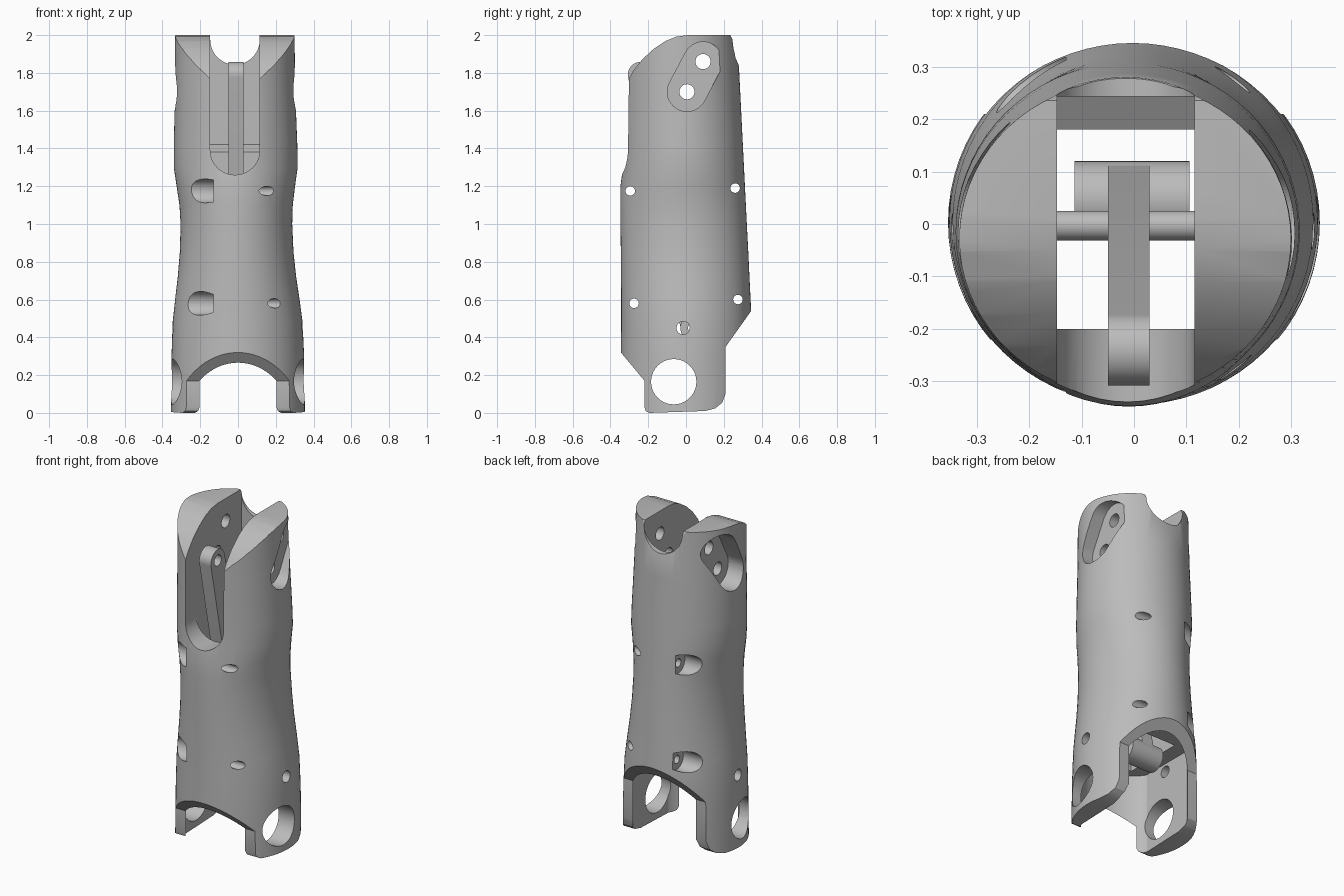
import bpy, bmesh, math
from mathutils import Vector

if "Cube" in bpy.data.objects:
    bpy.data.objects.remove(bpy.data.objects["Cube"], do_unlink=True)

grey = bpy.data.materials.new("plain grey")
grey.use_nodes = True
grey.diffuse_color = (0.5, 0.5, 0.5, 1)
grey.node_tree.nodes["Principled BSDF"].inputs["Base Color"].default_value = (0.5, 0.5, 0.5, 1)


def loft(name, rings):
    """Closed solid through equal-length rings of points."""
    bm = bmesh.new()
    loops = [[bm.verts.new(p) for p in ring] for ring in rings]
    n = len(loops[0])
    for a, b in zip(loops, loops[1:]):
        for i in range(n):
            j = (i + 1) % n
            bm.faces.new((a[i], a[j], b[j], b[i]))
    bm.faces.new(loops[0])
    bm.faces.new(loops[-1])
    bmesh.ops.recalc_face_normals(bm, faces=bm.faces)
    mesh = bpy.data.meshes.new(name)
    bm.to_mesh(mesh)
    bm.free()
    mesh.materials.append(grey)
    ob = bpy.data.objects.new(name, mesh)
    bpy.context.collection.objects.link(ob)
    return ob


def extrude_x(name, profile, x0, x1):
    return loft(name, [[(x, y, z) for y, z in profile] for x in (x0, x1)])


def extrude_y(name, profile, y0, y1):
    return loft(name, [[(x, y, z) for x, z in profile] for y in (y0, y1)])


def arc(cx, cy, r, start=0, end=360, n=40):
    full = end - start == 360
    count = n if full else n + 1
    angles = [math.radians(start + (end - start) * i / n) for i in range(count)]
    return [(cx + r * math.cos(a), cy + r * math.sin(a)) for a in angles]


def capsule(a, b, ra, rb):
    """Rounded outline from point a to point b."""
    d = math.degrees(math.atan2(b[1] - a[1], b[0] - a[0]))
    return arc(*b, rb, d - 90, d + 90, 20) + arc(*a, ra, d + 90, d + 270, 20)


def boolean(target, cutter, operation="DIFFERENCE"):
    cutter.hide_render = True
    mod = target.modifiers.new("cut", "BOOLEAN")
    mod.operation, mod.solver, mod.object = operation, "EXACT", cutter
    bpy.context.view_layer.objects.active = target
    bpy.ops.object.modifier_apply(modifier=mod.name)
    bpy.data.objects.remove(cutter, do_unlink=True)


def smooth(ob):
    bpy.ops.object.select_all(action="DESELECT")
    ob.select_set(True)
    bpy.context.view_layer.objects.active = ob
    bpy.ops.object.shade_smooth_by_angle(angle=math.radians(25))


# Waisted outer barrel: height, left edge, right edge, front, back
sections = [
    (-0.05, -0.355, 0.355, -0.35, 0.355), (0.3, -0.352, 0.35, -0.345, 0.352),
    (0.48, -0.346, 0.342, -0.343, 0.348), (0.6, -0.333, 0.326, -0.343, 0.342),
    (0.72, -0.319, 0.308, -0.344, 0.336), (0.85, -0.308, 0.294, -0.345, 0.33),
    (1.0, -0.304, 0.287, -0.347, 0.322), (1.1, -0.31, 0.29, -0.348, 0.317),
    (1.2, -0.325, 0.302, -0.347, 0.312), (1.3, -0.34, 0.316, -0.334, 0.307),
    (1.42, -0.34, 0.314, -0.332, 0.301), (1.7, -0.333, 0.303, -0.33, 0.287),
    (2.1, -0.333, 0.298, -0.328, 0.267),
]
rings = []
for z, x0, x1, y0, y1 in sections:
    rings.append([((x0 + x1) / 2 + (x1 - x0) / 2 * c, (y0 + y1) / 2 + (y1 - y0) / 2 * s, z)
                  for c, s in arc(0, 0, 1, n=72)])
shell = loft("limb_shell", rings)

# Side outline: rounded top front, slanted lower edges, bottom ears
outline = [
    (-0.22, 0.03), (-0.213, 0.01), (-0.195, 0), (0.1, 0.01), (0.155, 0.024),
    (0.193, 0.055), (0.21, 0.105), (0.21, 0.35), (0.4, 0.617), (0.4, 1.8),
    (0.288, 1.82), (0.262, 1.88), (0.245, 1.98), (0.235, 2), (0.01, 2),
    (-0.05, 1.992), (-0.11, 1.968), (-0.17, 1.928), (-0.23, 1.873),
    (-0.28, 1.81), (-0.315, 1.745), (-0.332, 1.68), (-0.4, 1.6), (-0.4, 0.386), (-0.22, 0.17),
]
boolean(shell, extrude_x("outline_cutter", outline, -0.6, 0.6), "INTERSECT")

# Inner channel, deeper at the back near the top
left, right = -0.147, 0.115
middle, half = (left + right) / 2, (right - left) / 2
channel = [(-0.2, 0.2), (0.18, 0.2), (0.18, 1.38), (0.243, 1.42), (0.243, 2.2), (-0.2, 2.2)]
boolean(shell, extrude_x("channel_cutter", channel, left, right))

# Front slot and round back notch
slot = [(right, 2.2), (left, 2.2)] + arc(middle, 1.391, half, 180, 360, 24)
boolean(shell, extrude_y("slot_cutter", slot, -0.6, -0.1))
notch = [(right, 2.2), (left, 2.2)] + arc(middle, 1.975, half, 180, 360, 24)
boolean(shell, extrude_y("notch_cutter", notch, 0, 0.6))

# Wide joint cavity between the ears
cavity = [(max(-0.24, min(0.24, x)), y) for x, y in arc(0, 0, 0.3, 5, 365, 72)]
boolean(shell, loft("cavity_cutter", [[(x, y, z) for x, y in cavity] for z in (-0.2, 0.5)]))

# Ear bearing, lower pin and upper pivot holes
for y, z, r in ((-0.065, 0.165, 0.12), (-0.015, 0.45, 0.035),
                (0.09, 1.86, 0.04), (0.005, 1.7, 0.04)):
    boolean(shell, extrude_x("hole_cutter", arc(y, z, r), -0.6, 0.6))

# Rounded recess on both upper sides
recess = capsule((0.005, 1.7), (0.09, 1.86), 0.104, 0.104)
for side in (-1, 1):
    boolean(shell, extrude_x("recess_cutter", recess, side * 0.22, side * 0.6))

# Bolt holes with wide pockets on one side
for y, z in ((-0.295, 1.175), (0.26, 1.19), (-0.275, 0.58), (0.275, 0.6)):
    boolean(shell, extrude_x("bolt_cutter", arc(y, z, 0.025), -0.6, 0.6))
    boolean(shell, extrude_x("pocket_cutter", arc(y, z, 0.063), -0.6, -0.13))
smooth(shell)

# Inner link bar with an eye at the top
top_eye, hub = (-0.24, 1.79), (0.045, 0.45)
link = extrude_x("link_bar", capsule(hub, top_eye, 0.072, 0.068), -0.05, 0.03)
for eye in (top_eye, hub):
    boolean(link, extrude_x("eye_cutter", arc(*eye, 0.034), -0.3, 0.3))
smooth(link)

# Hub tube and cross pin
tube = extrude_x("hub_tube", arc(*hub, 0.075), -0.113, 0.106)
boolean(tube, extrude_x("bore_cutter", arc(*hub, 0.034), -0.3, 0.3))
smooth(tube)
smooth(extrude_x("cross_pin", arc(-0.003, 0.75, 0.028), left - 0.01, right + 0.01))
